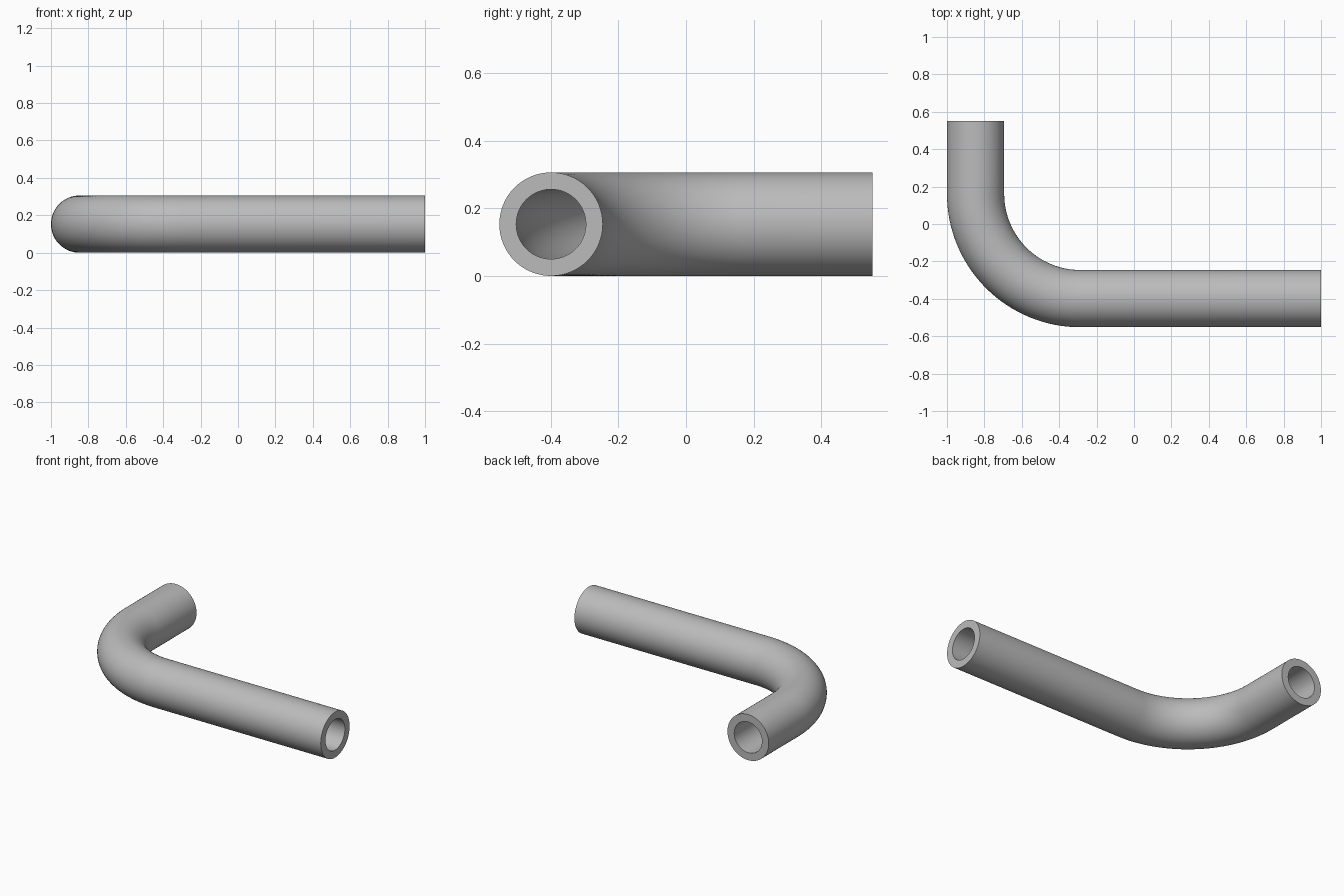
import bpy, bmesh
from math import sin, cos, pi, radians
from mathutils import Vector

if "Cube" in bpy.data.objects:
    bpy.data.objects.remove(bpy.data.objects["Cube"])

OUTER, INNER = 0.153, 0.103     # pipe wall radii
BEND = 0.56                     # centreline radius of the elbow
LEFT_END, BACK_END = 1.0, 0.552
SIDES, STEPS = 64, 32
CENTRE = Vector((-1 + OUTER + BEND, -BACK_END + OUTER + BEND, OUTER))

# Pipe colour
grey = bpy.data.materials.new("steel grey")
grey.use_nodes = True
colour = (0.5, 0.5, 0.5, 1)
grey.diffuse_color = colour
grey.node_tree.nodes["Principled BSDF"].inputs["Base Color"].default_value = colour

# Centreline stations: position and sideways direction pointing out of the bend
stations = []
for i in range(STEPS + 1):
    a = pi + pi / 2 * i / STEPS
    side = Vector((cos(a), sin(a), 0))
    stations.append((CENTRE + BEND * side, side))
first, last = stations[0], stations[-1]
stations.insert(0, (Vector((first[0].x, BACK_END, OUTER)), first[1]))
stations.append((Vector((LEFT_END, last[0].y, OUTER)), last[1]))

bm = bmesh.new()


def ring(station, radius):
    pos, side = station
    return [bm.verts.new(pos + radius * (cos(t) * side + sin(t) * Vector((0, 0, 1))))
            for t in (2 * pi * k / SIDES for k in range(SIDES))]


def bridge(a, b):
    for k in range(SIDES):
        n = (k + 1) % SIDES
        bm.faces.new((a[k], a[n], b[n], b[k]))


# Outer wall, then back along the bore, closed by the two annular ends
rings = [ring(s, OUTER) for s in stations]
rings += [ring(s, INNER) for s in reversed(stations)]
for i, r in enumerate(rings):
    bridge(r, rings[(i + 1) % len(rings)])
bmesh.ops.recalc_face_normals(bm, faces=bm.faces)

mesh = bpy.data.meshes.new("bent_pipe")
bm.to_mesh(mesh)
bm.free()
mesh.materials.append(grey)
pipe = bpy.data.objects.new("bent_pipe", mesh)
bpy.context.collection.objects.link(pipe)

# Smooth walls with crisp end rims
bpy.context.view_layer.objects.active = pipe
pipe.select_set(True)
bpy.ops.object.shade_smooth_by_angle(angle=radians(30))
